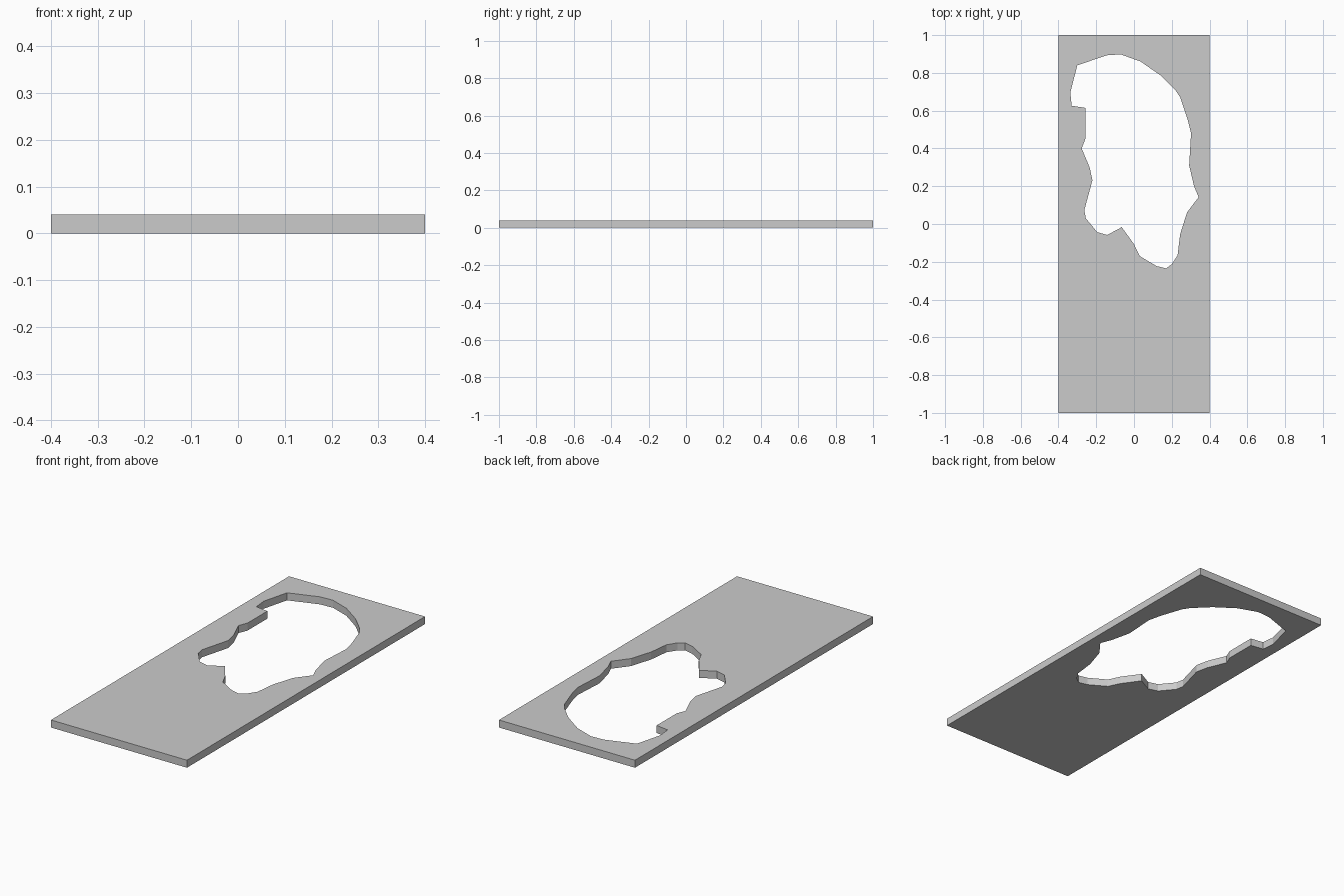
import bpy, bmesh

if "Cube" in bpy.data.objects:
    bpy.data.objects.remove(bpy.data.objects["Cube"])

THICKNESS = 0.04

# Outer rectangle and the irregular opening, seen from above
border = [(-0.4, -1), (0.4, -1), (0.4, 1), (-0.4, 1)]
opening = [
    (-0.30, 0.84), (-0.145, 0.893), (-0.07, 0.898), (0.035, 0.86),
    (0.14, 0.787), (0.22, 0.708), (0.245, 0.67), (0.285, 0.55),
    (0.302, 0.48), (0.292, 0.31), (0.318, 0.20), (0.342, 0.142),
    (0.281, 0.062), (0.244, -0.055), (0.231, -0.165), (0.20, -0.213),
    (0.17, -0.235), (0.12, -0.223), (0.03, -0.17), (0.0, -0.107),
    (-0.065, -0.017), (-0.142, -0.058), (-0.195, -0.043), (-0.255, 0.03),
    (-0.263, 0.073), (-0.22, 0.232), (-0.235, 0.30), (-0.277, 0.40),
    (-0.258, 0.449), (-0.258, 0.615), (-0.33, 0.626), (-0.337, 0.697),
]


def add_loop(bm, points):
    verts = [bm.verts.new((x, y, 0)) for x, y in points]
    return [bm.edges.new((v, verts[(i + 1) % len(verts)]))
            for i, v in enumerate(verts)]


# Fill between the two outlines, then extrude to thickness
bm = bmesh.new()
edges = add_loop(bm, border) + add_loop(bm, opening)
bmesh.ops.triangle_fill(bm, edges=edges, use_beauty=True, normal=(0, 0, 1))
result = bmesh.ops.extrude_face_region(bm, geom=bm.faces[:], use_keep_orig=True)
top = [g for g in result["geom"] if isinstance(g, bmesh.types.BMVert)]
bmesh.ops.translate(bm, verts=top, vec=(0, 0, THICKNESS))
bmesh.ops.recalc_face_normals(bm, faces=bm.faces[:])

mesh = bpy.data.meshes.new("panel_with_opening")
bm.to_mesh(mesh)
bm.free()
panel = bpy.data.objects.new("panel_with_opening", mesh)
bpy.context.collection.objects.link(panel)
